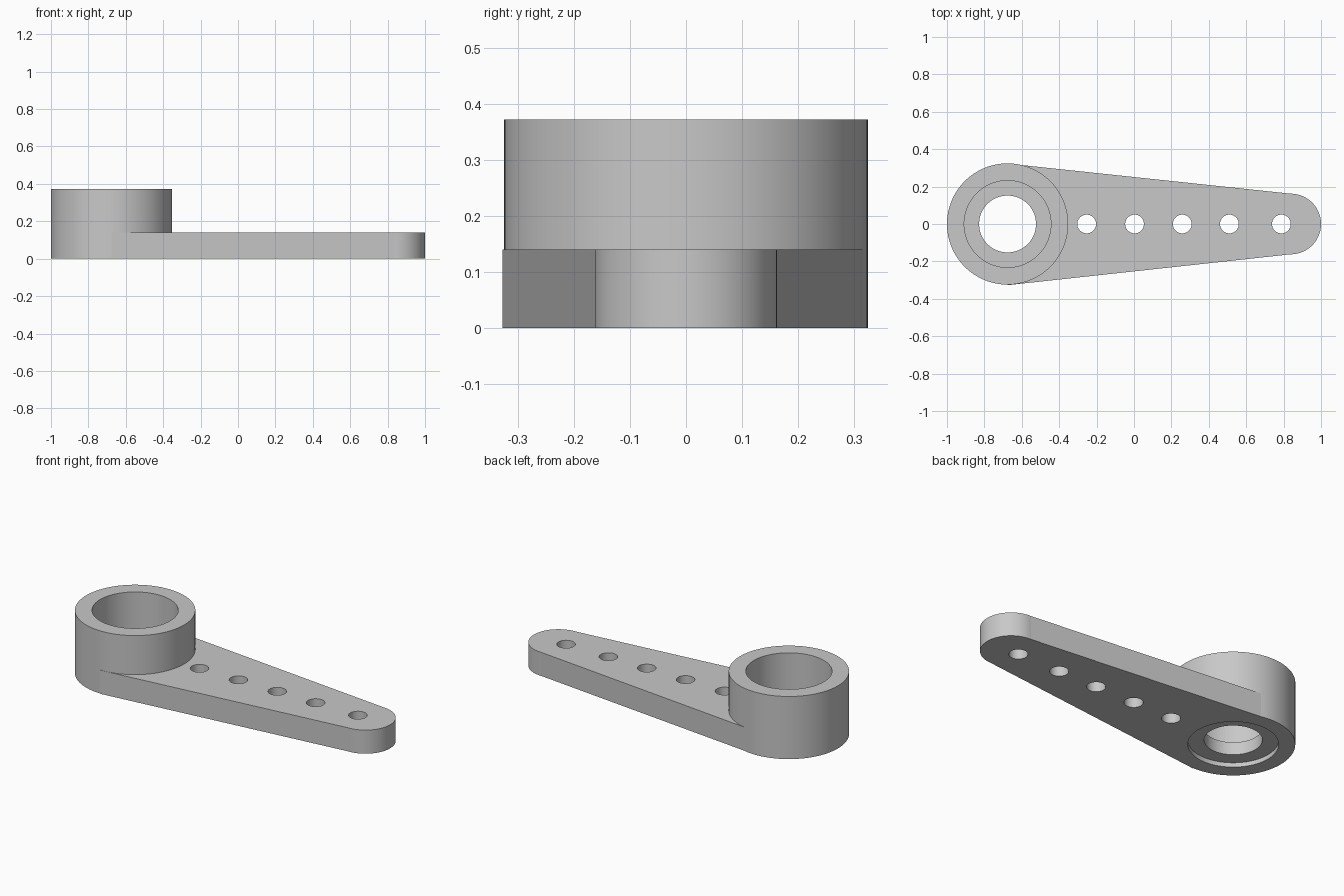
import bpy, bmesh, math
from math import cos, sin, pi

cube = bpy.data.objects.get("Cube")
if cube:
    bpy.data.objects.remove(cube, do_unlink=True)

HUB_X, HUB_R, HEIGHT = -0.676, 0.324, 0.372
TIP_X, TIP_R, ARM_H = 0.838, 0.162, 0.14
SEGMENTS = 128

grey = bpy.data.materials.new("light_grey")
grey.use_nodes = True
colour = (0.58, 0.58, 0.58, 1)
grey.diffuse_color = colour
grey.node_tree.nodes["Principled BSDF"].inputs["Base Color"].default_value = colour


def prism(name, outline, z0, z1):
    """Extrude a flat outline from z0 to z1."""
    bm = bmesh.new()
    face = bm.faces.new([bm.verts.new((x, y, z0)) for x, y in outline])
    top = bmesh.ops.extrude_face_region(bm, geom=[face])["geom"]
    verts = [v for v in top if isinstance(v, bmesh.types.BMVert)]
    bmesh.ops.translate(bm, verts=verts, vec=(0, 0, z1 - z0))
    bmesh.ops.recalc_face_normals(bm, faces=bm.faces)
    mesh = bpy.data.meshes.new(name)
    bm.to_mesh(mesh)
    bm.free()
    mesh.materials.append(grey)
    obj = bpy.data.objects.new(name, mesh)
    bpy.context.collection.objects.link(obj)
    return obj


def arc(x, r, start, end, n):
    steps = [start + (end - start) * i / n for i in range(n + 1)]
    return [(x + r * cos(a), r * sin(a)) for a in steps]


def cylinder(name, x, r, z0, z1, n=SEGMENTS):
    return prism(name, arc(x, r, 0, 2 * pi, n)[:-1], z0, z1)


def combine(target, tool, operation):
    """Apply a boolean and discard the tool."""
    tool.hide_render = True
    mod = target.modifiers.new("boolean", "BOOLEAN")
    mod.operation, mod.solver, mod.object = operation, "EXACT", tool
    bpy.context.view_layer.objects.active = target
    bpy.ops.object.modifier_apply(modifier=mod.name)
    bpy.data.objects.remove(tool, do_unlink=True)


# Tapered arm with a rounded tip, joined to the tall round hub
tip = arc(TIP_X, TIP_R, -pi / 2, pi / 2, SEGMENTS // 2)
lever = prism("lever_arm", [(HUB_X, -0.327)] + tip + [(HUB_X, 0.323)], 0, ARM_H)
combine(lever, cylinder("hub", HUB_X, HUB_R, 0, HEIGHT), "UNION")

# Deep socket above, shallow recess below, and a narrower hole through the web
for name, radius, low, high in (("socket", 0.232, 0.1, 0.5),
                                ("recess", 0.237, -0.1, 0.026),
                                ("shaft_hole", 0.152, -0.1, 0.5)):
    combine(lever, cylinder(name, HUB_X, radius, low, high), "DIFFERENCE")

# Row of small linkage holes
for x in (-0.253, 0.003, 0.258, 0.51, 0.788):
    combine(lever, cylinder("linkage_hole", x, 0.05, -0.1, 0.3), "DIFFERENCE")

# Smooth curves, crisp rims
bpy.ops.object.select_all(action="DESELECT")
lever.select_set(True)
bpy.context.view_layer.objects.active = lever
bpy.ops.object.shade_smooth_by_angle(angle=math.radians(4))
